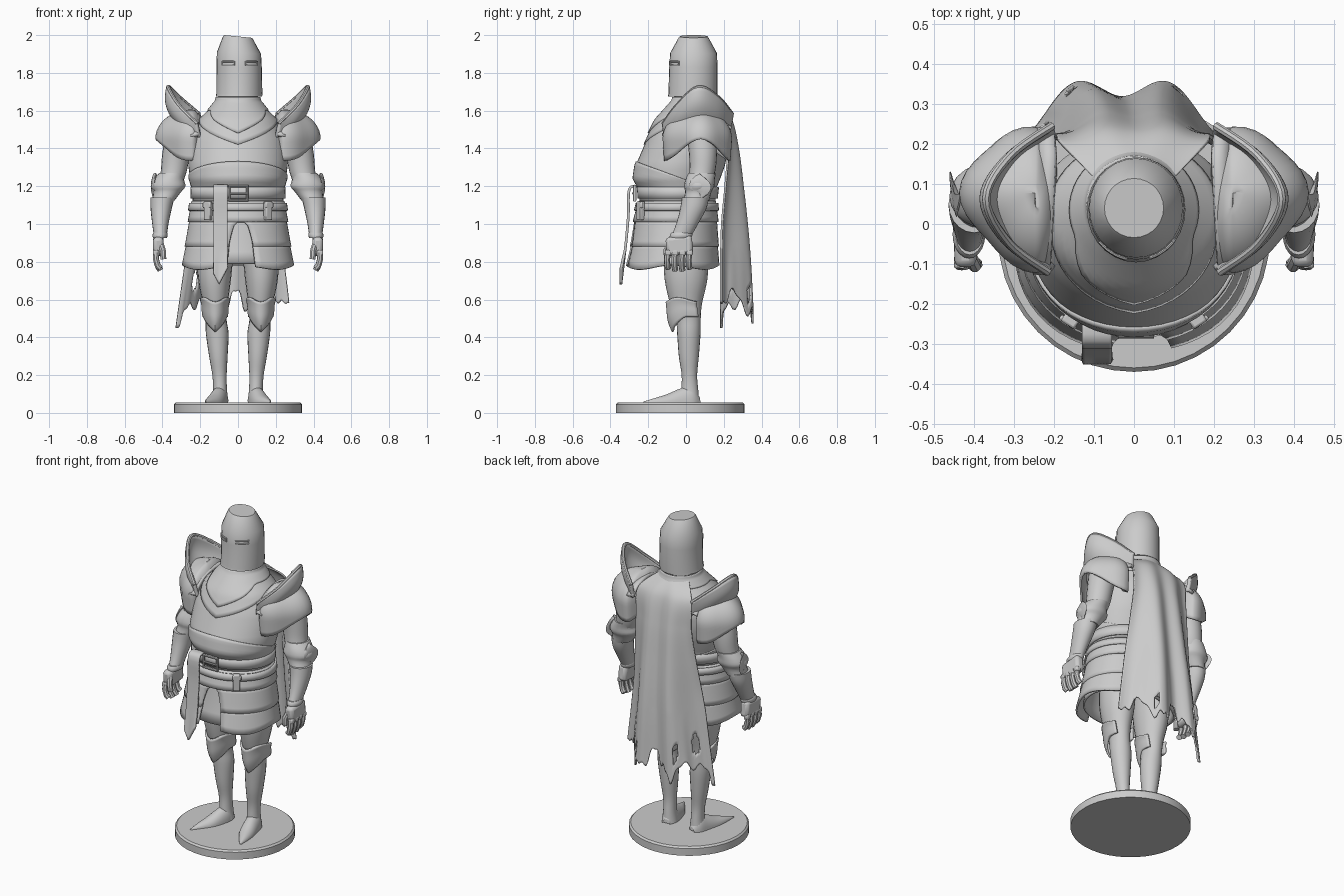
import bpy, math
from mathutils import Vector
from math import sin, cos, pi, radians

if "Cube" in bpy.data.objects:
    bpy.data.objects.remove(bpy.data.objects["Cube"])

def curve(rows, t):
    # smooth (Catmull-Rom) interpolation through rows, t in 0..1
    n = len(rows) - 1
    i = min(int(t * n), n - 1)
    f = t * n - i
    p = [rows[max(0, min(n, i + k))] for k in (-1, 0, 1, 2)]
    return [0.5 * (2*b + (c-a)*f + (2*a-5*b+4*c-d)*f*f + (3*b-a-3*c+d)*f**3) for a, b, c, d in zip(*p)]

def at_z(rows, z):
    # linear lookup of rows sorted from high z to low z
    for a, b in zip(rows, rows[1:]):
        if z >= b[0] or b is rows[-1]:
            f = (a[0] - z) / (a[0] - b[0])
            return [p + (q - p) * f for p, q in zip(a, b)]

def finish(o, mirror=False, thick=0, angle=40):
    bpy.ops.object.select_all(action='DESELECT')
    o.select_set(True)
    bpy.context.view_layer.objects.active = o
    bpy.ops.object.shade_smooth_by_angle(angle=radians(angle))
    if thick:
        s = o.modifiers.new("thickness", 'SOLIDIFY')
        s.thickness, s.offset = thick, 0
    if mirror:
        o.modifiers.new("mirror", 'MIRROR').use_mirror_merge = False
    return o

def grid(name, f, nu, nv, closed=False, caps=False, skip=None, **kw):
    # surface from f(u, v); closed wraps around in u
    cols = nu if closed else nu + 1
    vs = [f(i / nu, j / nv) for j in range(nv + 1) for i in range(cols)]
    fs = []
    for j in range(nv):
        for i in range(nu):
            k = (i + 1) % cols
            if not (skip and skip((i + .5) / nu, (j + .5) / nv)):
                fs.append((j*cols + i, (j+1)*cols + i, (j+1)*cols + k, j*cols + k))
    if caps:
        fs += [tuple(range(cols)), tuple(reversed(range(nv*cols, nv*cols + cols)))]
    me = bpy.data.meshes.new(name)
    me.from_pydata(vs, [], fs)
    o = bpy.data.objects.new(name, me)
    bpy.context.collection.objects.link(o)
    return finish(o, **kw)

def limb(name, rows, nv, nu=20, smooth=True, **kw):
    # stacked ellipses: rows of x, y, z, rx, ry
    def f(u, v):
        if smooth:
            x, y, z, a, b = curve(rows, v)
        else:
            x, y, z, a, b = rows[round(v * (len(rows) - 1))]
        return (x + a*sin(u*2*pi), y - b*cos(u*2*pi), z)
    return grid(name, f, nu, nv, closed=True, caps=True, **kw)

def rope(name, pts, r, closed=False, mirror=False):
    c = bpy.data.curves.new(name, 'CURVE')
    c.dimensions, c.bevel_depth, c.bevel_resolution, c.use_fill_caps = '3D', r, 2, True
    s = c.splines.new('POLY')
    s.points.add(len(pts) - 1)
    for p, q in zip(s.points, pts):
        p.co = (*q, 1)
    s.use_cyclic_u = closed
    o = bpy.data.objects.new(name, c)
    bpy.context.collection.objects.link(o)
    bpy.ops.object.select_all(action='DESELECT')
    o.select_set(True)
    bpy.context.view_layer.objects.active = o
    bpy.ops.object.convert(target='MESH')
    return finish(bpy.context.view_layer.objects.active, mirror)

def block(name, loc, size, rot=(0, 0, 0), bevel=.006, mirror=False):
    bpy.ops.mesh.primitive_cube_add(size=1, location=loc, rotation=rot)
    o = bpy.context.object
    o.name, o.scale = name, size
    bpy.ops.object.transform_apply(location=True, rotation=True, scale=True)
    b = o.modifiers.new("bevel", 'BEVEL')
    b.width, b.segments = bevel, 2
    return finish(o, mirror)

# base disc
limb("base", [(0, -.03, z, r, r) for z, r in ((0, .34), (.045, .34), (.055, .33))], 2, 40, False)

# torso and skirt outlines: z, half width, front y, back y
BODY = [(1.70, .092, -.045, .145), (1.65, .105, -.06, .155), (1.6, .145, -.105, .175), (1.55, .2, -.15, .2), (1.45, .248, -.2, .22),
        (1.38, .256, -.23, .215), (1.31, .257, -.26, .2), (1.24, .248, -.27, .175), (1.19, .232, -.24, .155), (1.12, .235, -.24, .15)]
SKIRT = [(1.13, .237, -.242, .15), (1.03, .25, -.265, .158), (.9, .268, -.285, .162), (.77, .29, -.315, .168)]

def on(rows, z, a, off=0):
    _, w, fr, bk = at_z(rows, z)
    return ((w + off)*sin(a), (fr + bk)/2 - ((bk - fr)/2 + off)*cos(a), z)

def shell(name, rows, top, bot, off, nv=6, thick=.012, gap=0, flare=0):
    # ring hugging an outline, top(a) to bot(a), with an optional front gap
    def f(u, v):
        g = gap(v) if gap else 0
        a = .06 + g + u*(2*pi - 2*g) if gap else u*2*pi
        z = top(a) + (bot(a) - top(a))*v
        return on(rows, z, a, off + flare*v)
    return grid(name, f, 48, nv, closed=not gap, thick=thick)

flat = lambda z: (lambda a: z)
vee = lambda lo, hi, w: (lambda a: hi - (hi - lo)*max(0, 1 - min(a, 2*pi - a)/w))
shell("breastplate", BODY, flat(1.69), flat(1.12), 0, 24)
shell("belly_plate", BODY, lambda a: 1.25 + .08*cos(a), flat(1.19), .008, 8)
shell("mantle", BODY, flat(1.66), vee(1.42, 1.54, 1.3), .006, 10)
shell("gorget", BODY, flat(1.67), vee(1.48, 1.6, 1.1), .013, 10)
limb("neck", [(0, .045, 1.60, .11, .11), (0, .045, 1.74, .1, .105)], 1)

# skirt plates, split at the front
shell("skirt_plate_top", SKIRT, flat(1.12), flat(1.01), .002, 4, flare=.006)
shell("skirt_plate_middle", SKIRT, flat(1.02), flat(.88), 0, 5, gap=lambda v: .03 + .21*v**.4, flare=.006)
shell("skirt_plate_bottom", SKIRT, flat(.9), lambda a: .77 + .012*cos(4*a), 0, 4, gap=lambda v: .23 + .03*v, flare=.004)
shell("underskirt", SKIRT, flat(1.1), flat(.79), -.03, 5)

# belts, buckle, pouches and hanging strap
shell("belt", BODY, flat(1.195), flat(1.135), .012, 2)
shell("lower_belt", SKIRT, flat(1.11), flat(1.07), .014, 2)
rope("buckle", [(x, -.272, z) for x, z in ((-.045, 1.2), (.048, 1.2), (.048, 1.125), (-.045, 1.125))], .009, True)
rope("buckle_pin", [(-.04, -.28, 1.162), (.05, -.28, 1.162)], .006)
for s in (-1, 1):
    p = on(SKIRT, 1.07, s*.62, .028)
    block("pouch", p, (.04, .03, .1), (0, 0, s*.6))
    p = on(SKIRT, 1.1, s*.62, .042)
    block("pouch_clasp", p, (.05, .015, .03), (0, 0, s*.6))
STRAP = [(-.25, 1.2), (-.3, 1.185), (-.305, 1.05), (-.316, .92), (-.33, .8), (-.345, .68)]
def strap(u, v):
    y, z = curve(STRAP, v)
    return (-.13 + .075*u, y, z + .09*abs(u - .4)/.6*max(0, v - .7)/.3)
grid("hanging_strap", strap, 10, 20, thick=.014)

# helmet with tilted crown and eye slits
HELM = [(.005, .035, 1.675, .123, .131), (.007, .037, 1.69, .122, .13), (.006, .039, 1.83, .12, .128),
        (.005, .04, 1.905, .117, .124), (0, .04, 1.985, .08, .08), (0, .04, 1.993, .074, .074)]
helm = limb("helmet", HELM, 5, 28, False, angle=28)
for v in helm.data.vertices:
    v.co.z -= max(0, v.co.z - 1.85)*.7*v.co.x
def face(a, z):
    return (.006 + .12*sin(a), .039 - .128*cos(a), z)
for a0, a1 in ((-.85, -.22), (.3, .92)):
    n = [a0 + (a1 - a0)*i/6 for i in range(7)]
    rope("eye_slit_rim", [face(a, 1.86) for a in n] + [face(a, 1.843) for a in n[::-1]], .005, True)

# legs, knee guards, pointed shoes
limb("leg", [(.10, 0, .98, .1, .13), (.12, 0, .82, .095, .12), (.124, 0, .7, .086, .112), (.12, 0, .58, .066, .085),
             (.117, .012, .5, .056, .066), (.11, .015, .42, .06, .062), (.104, .015, .3, .049, .053),
             (.098, .018, .2, .038, .041), (.095, .02, .12, .037, .045), (.095, .02, .06, .045, .05)], 36, mirror=True)
def knee(u, v):
    a = (u - .5)*2*radians(115)
    k = abs(a)/2
    z0, z1 = .6 - .012*cos(3*a), .43 + .08*min(1, k*1.6)
    w = 1 + .12*(1 - 2*v)**2*(1 if v < .5 else -.6)
    bump = .012*max(0, cos(a))*sin(pi*v)
    return (.121 + .066*w*sin(a), .01 - (.1*w + bump)*cos(a) + .015*v, z0 + (z1 - z0)*v)
grid("knee_guard", knee, 24, 10, thick=.012, mirror=True)
SHOE = [(.088, .07, .02, .03), (.095, .03, .042, .09), (.108, -.03, .046, .075), (.128, -.1, .042, .045), (.15, -.16, .026, .026), (.172, -.225, .003, .006)]
def shoe(u, v):
    x, y, w, h = curve(SHOE, v)
    a = u*pi
    return (x + w*cos(a), y + .3*w*cos(a), .054 + h*sin(a) if 0 < u < 1 else .054)
grid("pointed_shoe", shoe, 14, 20, mirror=True)

# arms
limb("upper_arm", [(.29, .08, 1.52, .085, .085), (.325, .09, 1.38, .075, .075), (.342, .085, 1.27, .068, .068), (.37, .06, 1.17, .058, .06)], 14, mirror=True)
limb("elbow_guard", [(.35, .085, 1.27, .068, .072), (.366, .075, 1.235, .08, .078), (.37, .07, 1.2, .092, .08),
                     (.375, .065, 1.17, .074, .07), (.395, .055, 1.125, .06, .068)], 12, mirror=True)
grid("elbow_fin", lambda u, v: (.452 + .01*cos(2*pi*u) - .05*(v - .5)**2, .075 + .058*sin(pi*v)**.7*cos(2*pi*u + .6), 1.14 + .12*v + .01*sin(2*pi*u)),
     12, 10, closed=True, caps=True, mirror=True)
limb("forearm", [(.40, .05, 1.14, .064, .072), (.407, .038, 1.08, .056, .069), (.411, .006, 1.0, .043, .058), (.411, -.025, .935, .034, .052)], 12, mirror=True)
limb("wrist_cuff", [(.411, -.022, .955, .036, .055), (.413, -.026, .94, .041, .06), (.413, -.03, .925, .036, .055)], 4, mirror=True)

# gauntlet hands
block("palm", (.422, -.035, .885), (.055, .14, .1), (.1, 0, 0), .018, True)
for i in range(4):
    y = -.095 + .038*i
    tip = .755 + .012*(i in (0, 3))
    rope("finger", [(.432, y, .86), (.435, y - .005, .815), (.425, y - .004, .78), (.412, y, tip)], .0165, mirror=True)
    block("knuckle", (.436, y, .848), (.03, .034, .03), (0, 0, 0), .008, True)
rope("thumb", [(.41, -.08, .9), (.398, -.105, .86), (.395, -.1, .815)], .0165, mirror=True)

# shoulder domes, flaring guards and straps
def dome(u, v):
    a = (u - .5)*2*pi
    low = 1.45 - .115*abs(sin(a))**1.5
    z = 1.6 + (low - 1.6)*v**1.6
    r = math.sqrt(max(0, 1 - (max(0, z - 1.45)/.15)**2)) - max(0, 1.45 - z)*.4
    c = cos(a)
    x = .185*r*c*(1 - .14*sin(2*a)**2) if c > 0 else .06*r*c
    return (.247 + x, .06 + .018*c + .178*r*sin(a)*(1 - .1*sin(2*a)**2), z)
grid("shoulder_dome", dome, 40, 16, closed=True, thick=.012, mirror=True)
LOW = [(.2, -.11, 1.46), (.285, -.05, 1.51), (.335, .06, 1.55), (.29, .16, 1.54), (.2, .23, 1.5)]
TOP = [(.215, -.12, 1.53), (.315, -.045, 1.63), (.37, .065, 1.725), (.31, .17, 1.67), (.205, .245, 1.58)]
def guard(u, v):
    a, b = Vector(curve(LOW, u)), Vector(curve(TOP, u))
    return a.lerp(b, v) + Vector((.022*sin(pi*v)*sin(pi*u), 0, 0))
grid("shoulder_guard", guard, 24, 8, thick=.02, mirror=True)
rope("shoulder_guard_rim", [curve(TOP, i/24) for i in range(25)], .011, mirror=True)
ARCH = [(.21, -.12, 1.47), (.205, -.05, 1.54), (.2, .06, 1.575), (.195, .17, 1.565), (.2, .235, 1.51)]
grid("shoulder_strap", lambda u, v: Vector(curve(ARCH, u)) + Vector((.04*v, 0, -.01*v)), 20, 2, thick=.02, mirror=True)

# torn cape: y, z, half width, edge depth
CAPE = [(.165, 1.645, .1, .05), (.235, 1.56, .185, .03), (.272, 1.4, .19, .05), (.298, 1.2, .21, .09), (.32, 1.0, .235, .13), (.335, .8, .265, .15), (.345, .58, .3, .16)]
def cape(u, v):
    s = 2*u - 1
    y, z, w, d = curve(CAPE, v)
    fold = .03*v*cos((abs(s) - .4)*2*pi/.8)
    rag = .05*sin(9*s + 1.2) + .03*sin(21*s) + .015*sin(43*s + 2) - .06*max(0, -s)
    z += max(0, v - .75)/.25*max(-.13, min(.08, rag))
    return (-.03*v*v + w*s, y - d*s*s + fold, z)
HOLES = ((.13, .9, .025, .04), (.27, .92, .018, .035), (.73, .93, .02, .03))
torn = lambda u, v: any(((u - a)/b)**2 + ((v - c)/d)**2 < 1 for a, c, b, d in HOLES)
grid("torn_cape", cape, 84, 64, skip=torn, thick=.01, angle=60)
